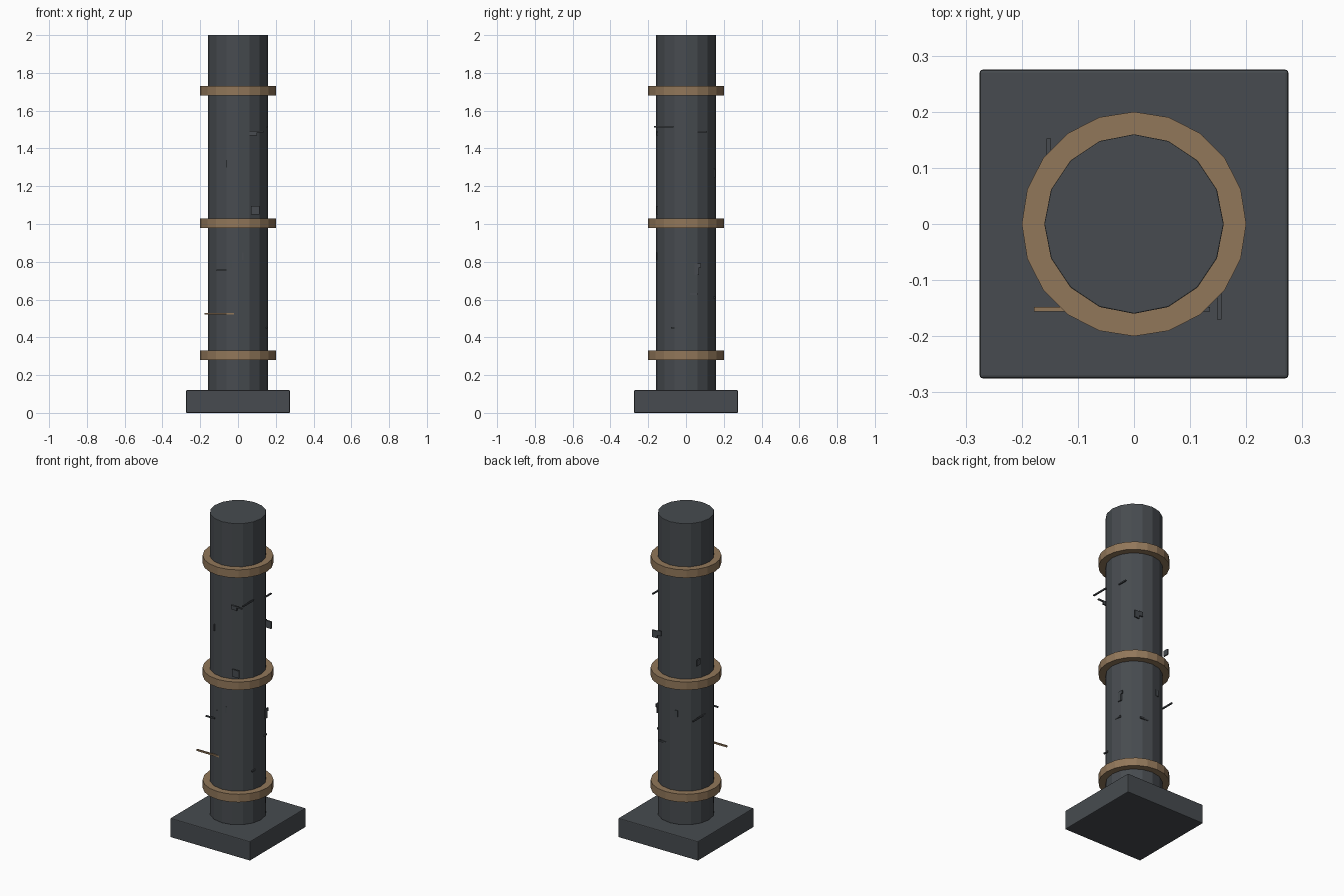
import bpy

old = bpy.data.objects.get("Cube")
if old:
    bpy.data.objects.remove(old, do_unlink=True)


def make_material(name, rgb):
    mat = bpy.data.materials.new(name)
    mat.use_nodes = True
    mat.diffuse_color = (*rgb, 1)
    mat.node_tree.nodes["Principled BSDF"].inputs["Base Color"].default_value = (*rgb, 1)
    return mat


DARK = make_material("dark slate", (0.063, 0.071, 0.079))
BRONZE = make_material("bronze", (0.285, 0.185, 0.102))


def finish(obj, name, mat, bevel=0):
    obj.name = name
    obj.data.materials.append(mat)
    if bevel:
        mod = obj.modifiers.new("edge bevel", "BEVEL")
        mod.width = bevel
        mod.segments = 2
    return obj


def box(name, lo, hi, mat, bevel=0):
    centre = [(a + b) / 2 for a, b in zip(lo, hi)]
    bpy.ops.mesh.primitive_cube_add(size=1, location=centre)
    obj = bpy.context.object
    for v in obj.data.vertices:
        v.co = [c * (b - a) for c, a, b in zip(v.co, lo, hi)]
    return finish(obj, name, mat, bevel)


def cylinder(name, radius, sides, z0, z1, mat, bevel=0):
    bpy.ops.mesh.primitive_cylinder_add(vertices=sides, radius=radius, depth=z1 - z0,
                                        location=(0, 0, (z0 + z1) / 2))
    return finish(bpy.context.object, name, mat, bevel)


# Plinth and shaft
box("base_plinth", (-0.275, -0.275, 0), (0.275, 0.275, 0.12), DARK, 0.005)
cylinder("column_shaft", 0.16, 16, 0.12, 2, DARK, 0.002)

# Bronze bands
for i, z in enumerate((0.28, 0.98, 1.68)):
    cylinder(f"band_{i + 1}", 0.2, 20, z, z + 0.05, BRONZE)


def panel(name, side, u0, u1, z0, z1, mat=DARK):
    """Thin plate on one side of the shaft; u runs along x or y."""
    sign = -1 if side in ("front", "right") else 1
    d0, d1 = sorted((sign * 0.148, sign * 0.156))
    if side in ("front", "back"):
        box(name, (u0, d0, z0), (u1, d1, z1), mat)
    else:
        box(name, (d0, u0, z0), (d1, u1, z1), mat)


# Thin trim bars and plates around the shaft
TRIM = {
    "front": [(0.06, 0.135, 1.485, 1.493), (0.06, 0.1, 1.468, 1.485),
              (0.068, 0.115, 1.05, 1.095), (-0.06, -0.053, 1.3, 1.34),
              (-0.115, -0.055, 0.75, 0.758), (-0.04, -0.034, 0.765, 0.81),
              (0.0, 0.03, 0.81, 0.85)],
    "left": [(-0.17, -0.065, 1.51, 1.518), (0.05, 0.11, 1.485, 1.493),
             (0.045, 0.08, 0.77, 0.79), (0.045, 0.07, 0.73, 0.77),
             (0.02, 0.063, 0.625, 0.635), (-0.08, -0.045, 0.446, 0.454)],
    "back": [(0.09, 0.125, 1.245, 1.29), (0.065, 0.09, 1.265, 1.295),
             (-0.05, -0.03, 0.79, 0.83), (0.02, 0.08, 0.605, 0.615)],
    "right": [(0.08, 0.115, 1.12, 1.155), (0.03, 0.152, 0.785, 0.793)],
}
for side, plates in TRIM.items():
    for i, dims in enumerate(plates):
        panel(f"{side}_trim_{i + 1}", side, *dims)

# Bronze trim bar on the front
panel("front_bronze_bar", "front", -0.178, -0.022, 0.52, 0.53, BRONZE)
